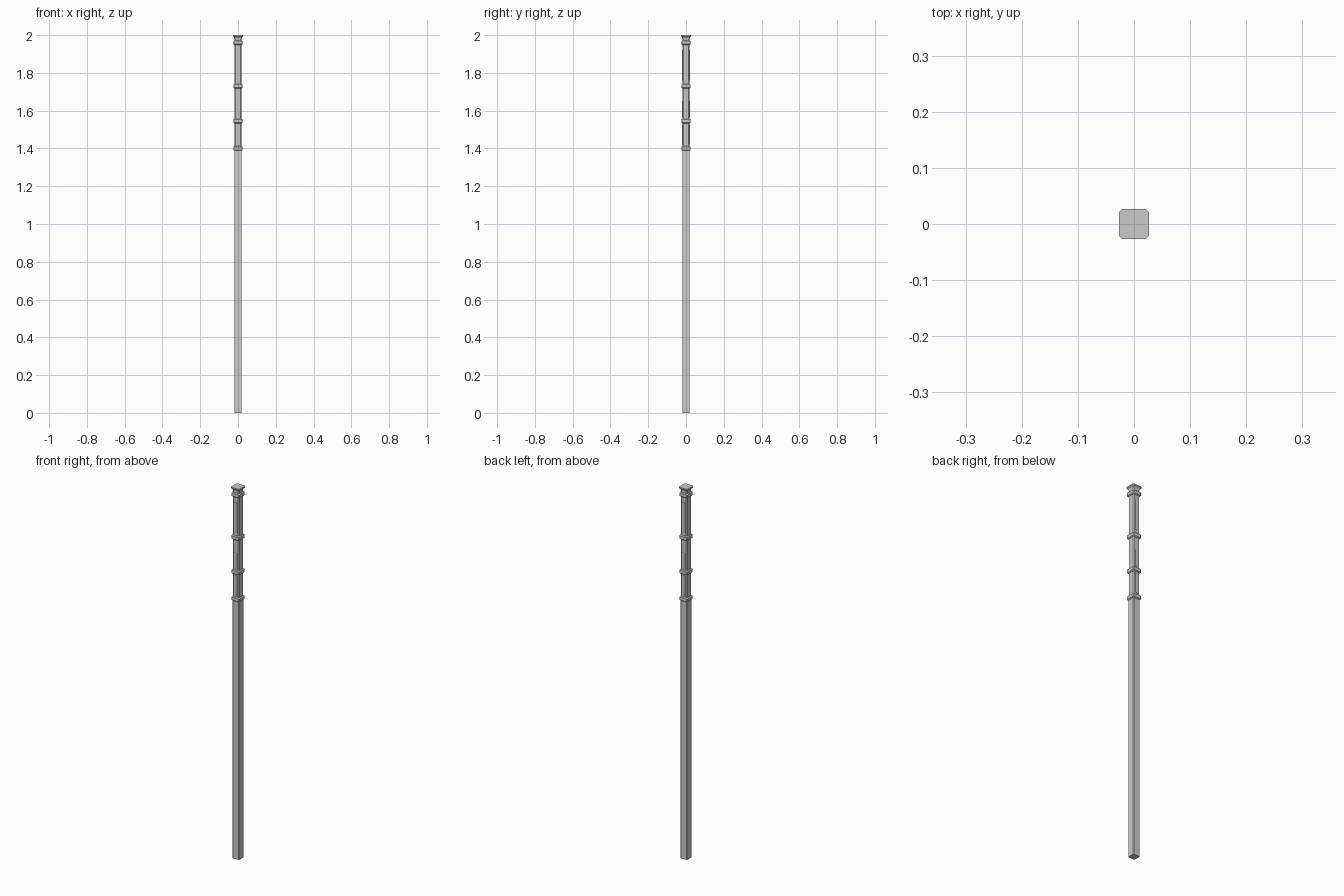
import bpy, bmesh

if "Cube" in bpy.data.objects:
    bpy.data.objects.remove(bpy.data.objects["Cube"])

def loft(name, sections):
    """Stack corner-cut squares: (z, half width, corner cut)."""
    bm = bmesh.new()
    rings = []
    for z, h, c in sections:
        k = h - c
        pts = [(h, -k), (h, k), (k, h), (-k, h), (-h, k), (-h, -k), (-k, -h), (k, -h)]
        rings.append([bm.verts.new((x, y, z)) for x, y in pts])
    for a, b in zip(rings, rings[1:]):
        for i in range(8):
            j = (i + 1) % 8
            bm.faces.new((a[i], a[j], b[j], b[i]))
    bm.faces.new(rings[0][::-1])
    bm.faces.new(rings[-1])
    me = bpy.data.meshes.new(name)
    bm.to_mesh(me)
    bm.free()
    ob = bpy.data.objects.new(name, me)
    bpy.context.collection.objects.link(ob)
    return ob

def box(name, loc, size):
    bpy.ops.mesh.primitive_cube_add(size=1, location=loc)
    ob = bpy.context.object
    ob.name = name
    ob.scale = size
    return ob

# long plain shaft and corner-cut upper shaft
loft("lower_shaft", [(0, 0.0195, 0.002), (1.40, 0.0195, 0.002)])
loft("upper_shaft", [(1.40, 0.019, 0.005), (1.985, 0.019, 0.005)])

# bevelled collars
for i, z in enumerate((1.40, 1.545, 1.73, 1.96)):
    loft(f"collar_{i + 1}", [(z - 0.012, 0.020, 0.004), (z - 0.008, 0.0245, 0.004),
                             (z + 0.008, 0.0245, 0.004), (z + 0.012, 0.020, 0.004)])

# flared cap
loft("cap", [(1.980, 0.0185, 0.004), (1.988, 0.021, 0.004),
             (1.993, 0.0265, 0.005), (2.0, 0.0265, 0.005)])

# slim raised panels on front and back
for s, side in ((-1, "front"), (1, "back")):
    for i, (z0, z1) in enumerate(((1.42, 1.525), (1.565, 1.65), (1.76, 1.92))):
        box(f"{side}_panel_{i + 1}", (0, s * 0.019, (z0 + z1) / 2), (0.018, 0.002, z1 - z0))
